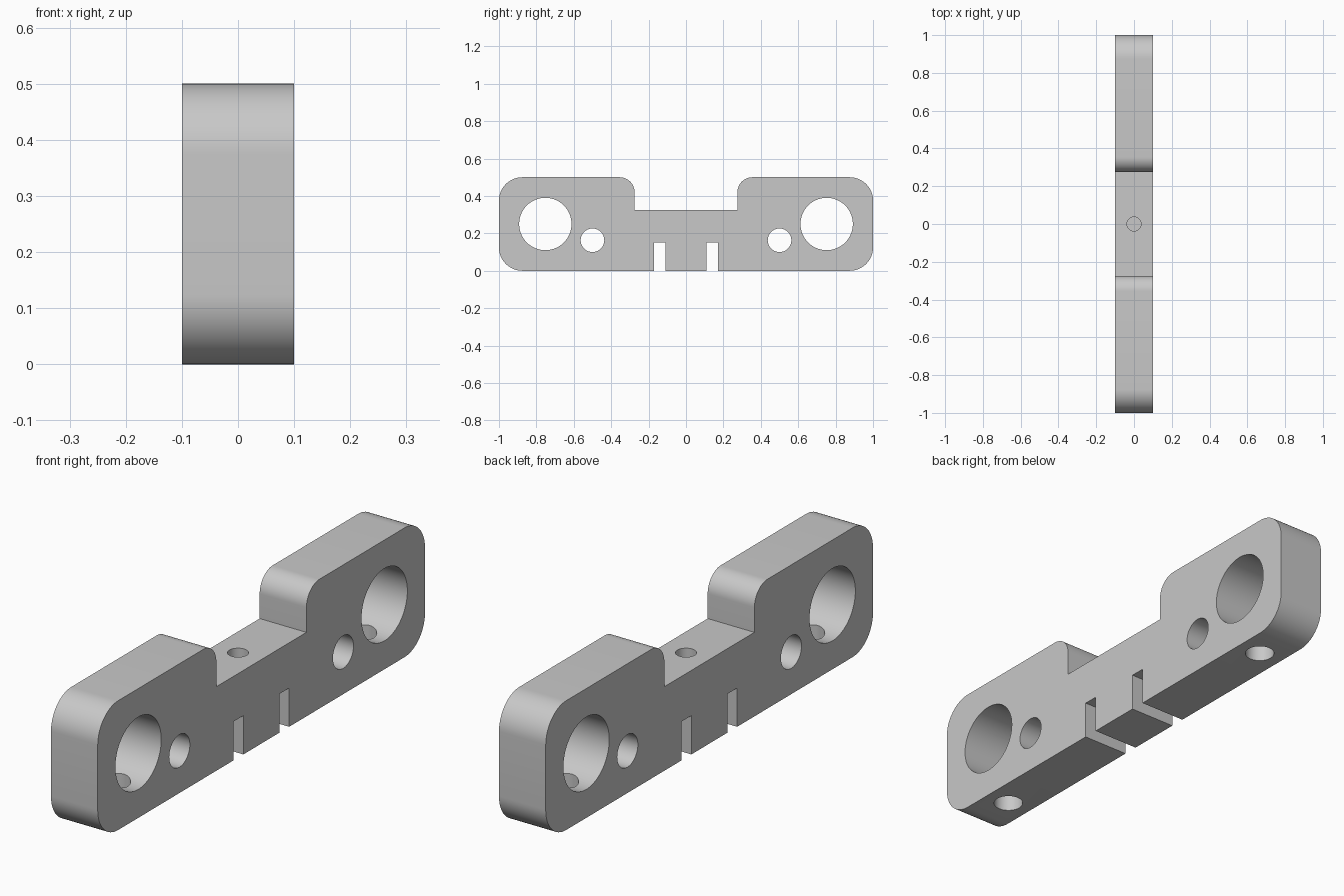
import bpy
import bmesh
from math import cos, sin, pi, radians
from mathutils import Matrix, Vector

default = bpy.data.objects.get("Cube")
if default:
    bpy.data.objects.remove(default, do_unlink=True)

HALF_WIDTH = 0.1

grey = bpy.data.materials.new("plain grey")
grey.use_nodes = True
colour = (0.58, 0.58, 0.58, 1)
grey.diffuse_color = colour
grey.node_tree.nodes["Principled BSDF"].inputs["Base Color"].default_value = colour


def arc(y, z, radius, start, end, steps=16):
    """Points (y, z) on an arc around a corner centre."""
    angles = [radians(start + (end - start) * i / steps) for i in range(steps + 1)]
    return [(y + radius * cos(a), z + radius * sin(a)) for a in angles]


def make_object(name, bm):
    bmesh.ops.recalc_face_normals(bm, faces=bm.faces)
    mesh = bpy.data.meshes.new(name)
    bm.to_mesh(mesh)
    bm.free()
    obj = bpy.data.objects.new(name, mesh)
    bpy.context.collection.objects.link(obj)
    mesh.materials.append(grey)
    return obj


def make_drill(name, centre, radius, depth, axis):
    """Cylindrical cutter along x or z."""
    bm = bmesh.new()
    turn = Matrix.Rotation(pi / 2, 4, 'Y') if axis == 'x' else Matrix.Identity(4)
    bmesh.ops.create_cone(bm, cap_ends=True, segments=64, radius1=radius, radius2=radius,
                          depth=depth, matrix=Matrix.Translation(Vector(centre)) @ turn)
    obj = make_object(name, bm)
    obj.hide_render = True
    return obj


# Half outline: slot, rounded outer end, raised shoulder, central recess
half = [(0.11, 0), (0.11, 0.15), (0.17, 0.15), (0.17, 0)]
half += arc(0.875, 0.125, 0.125, -90, 0)
half += arc(0.875, 0.375, 0.125, 0, 90)
half += arc(0.355, 0.42, 0.08, 90, 180)
half += [(0.275, 0.325)]
outline = half + [(-y, z) for y, z in reversed(half)]

# Solid bracket, extruded across its width
bm = bmesh.new()
side = bm.faces.new([bm.verts.new((-HALF_WIDTH, y, z)) for y, z in outline])
extruded = bmesh.ops.extrude_face_region(bm, geom=[side])
moved = [g for g in extruded["geom"] if isinstance(g, bmesh.types.BMVert)]
bmesh.ops.translate(bm, verts=moved, vec=(2 * HALF_WIDTH, 0, 0))
bracket = make_object("mounting_bracket", bm)

# Cross holes, bottom set-screw holes and the blind top hole
drills = [make_drill("top_hole_cutter", (0, 0, 0.3), 0.037, 0.3, 'z')]
for s in (-1, 1):
    drills += [
        make_drill("large_bore_cutter", (0, s * 0.752, 0.25), 0.14, 0.4, 'x'),
        make_drill("small_bore_cutter", (0, s * 0.5, 0.163), 0.063, 0.4, 'x'),
        make_drill("bottom_hole_cutter", (0, s * 0.752, 0.1), 0.055, 0.3, 'z'),
    ]

bpy.context.view_layer.objects.active = bracket
for drill in drills:
    cut = bracket.modifiers.new("hole", 'BOOLEAN')
    cut.operation = 'DIFFERENCE'
    cut.solver = 'EXACT'
    cut.object = drill
    bpy.ops.object.modifier_apply(modifier=cut.name)
    bpy.data.objects.remove(drill, do_unlink=True)

# Smooth curved walls, crisp edges
for obj in bpy.context.selected_objects:
    obj.select_set(False)
bracket.select_set(True)
bpy.ops.object.shade_smooth_by_angle(angle=radians(30))
